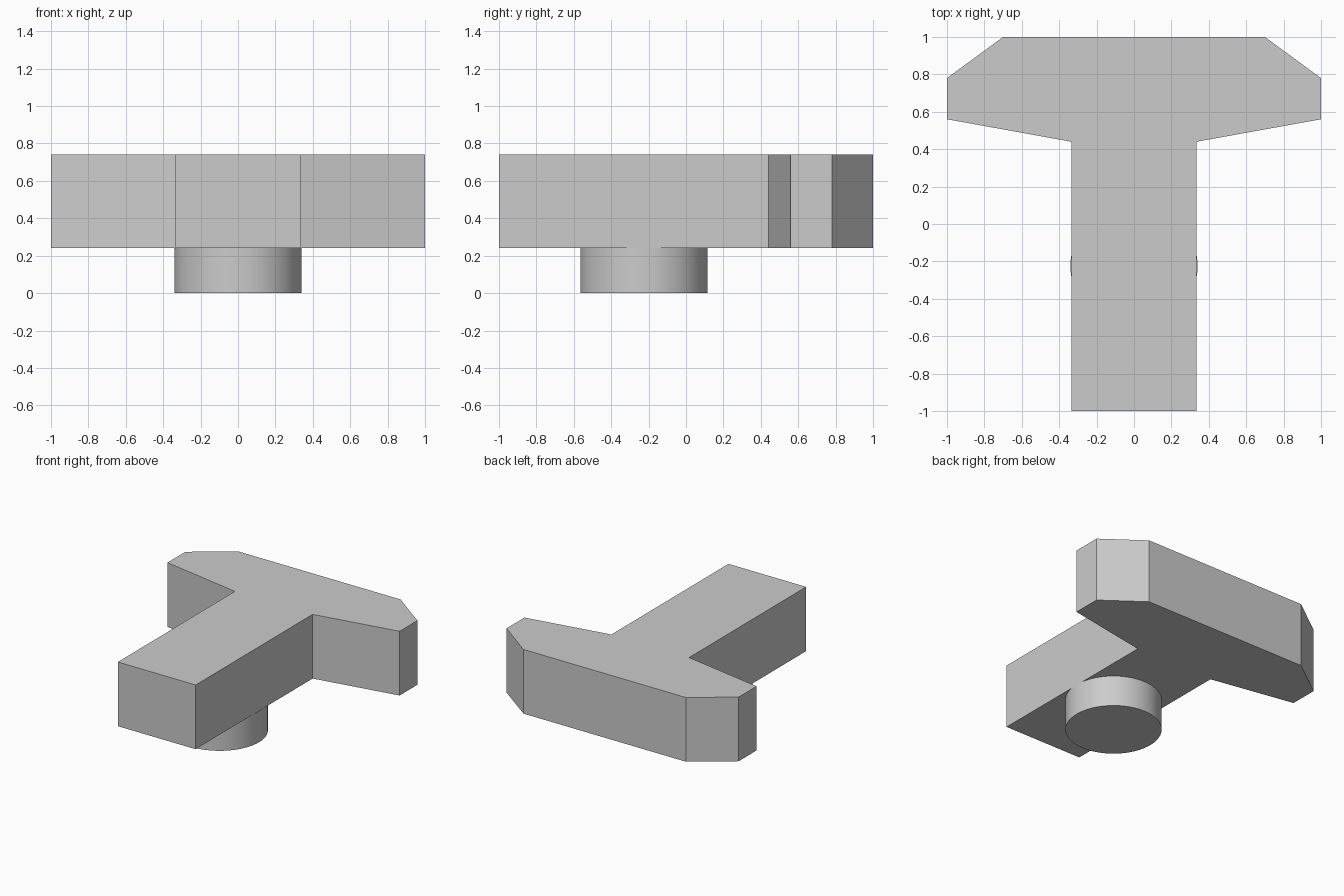
import bpy
import bmesh

cube = bpy.data.objects.get("Cube")
if cube:
    bpy.data.objects.remove(cube, do_unlink=True)

GREY = (0.6, 0.6, 0.6, 1.0)
grey = bpy.data.materials.new("plain grey")
grey.use_nodes = True
grey.diffuse_color = GREY
grey.node_tree.nodes["Principled BSDF"].inputs["Base Color"].default_value = GREY


def add_object(name, bm):
    mesh = bpy.data.meshes.new(name)
    bmesh.ops.recalc_face_normals(bm, faces=bm.faces[:])
    bm.to_mesh(mesh)
    bm.free()
    mesh.materials.append(grey)
    obj = bpy.data.objects.new(name, mesh)
    bpy.context.collection.objects.link(obj)
    return obj


# T-shaped slab: half outline mirrored across x, then extruded upward
BOTTOM, TOP = 0.24, 0.74
half = [(0.335, -1), (0.335, 0.44), (1, 0.56), (1, 0.78), (0.7, 1)]
outline = half + [(-x, y) for x, y in reversed(half)]
bm = bmesh.new()
base = bm.faces.new([bm.verts.new((x, y, BOTTOM)) for x, y in outline])
# Keep the underside by extruding a copy of its boundary
extruded = bmesh.ops.extrude_face_region(bm, geom=[base], use_keep_orig=True)
raised = [g for g in extruded["geom"] if isinstance(g, bmesh.types.BMVert)]
bmesh.ops.translate(bm, verts=raised, vec=(0, 0, TOP - BOTTOM))
add_object("t_shaped_slab", bm)

# Round peg under the stem, its top touching the slab
bm = bmesh.new()
bmesh.ops.create_cone(bm, cap_ends=True, segments=64,
                      radius1=0.34, radius2=0.34, depth=BOTTOM)
bmesh.ops.translate(bm, verts=bm.verts[:], vec=(0, -0.225, BOTTOM / 2))
peg = add_object("round_peg", bm)
bpy.ops.object.select_all(action="DESELECT")
peg.select_set(True)
bpy.context.view_layer.objects.active = peg
bpy.ops.object.shade_smooth_by_angle()
